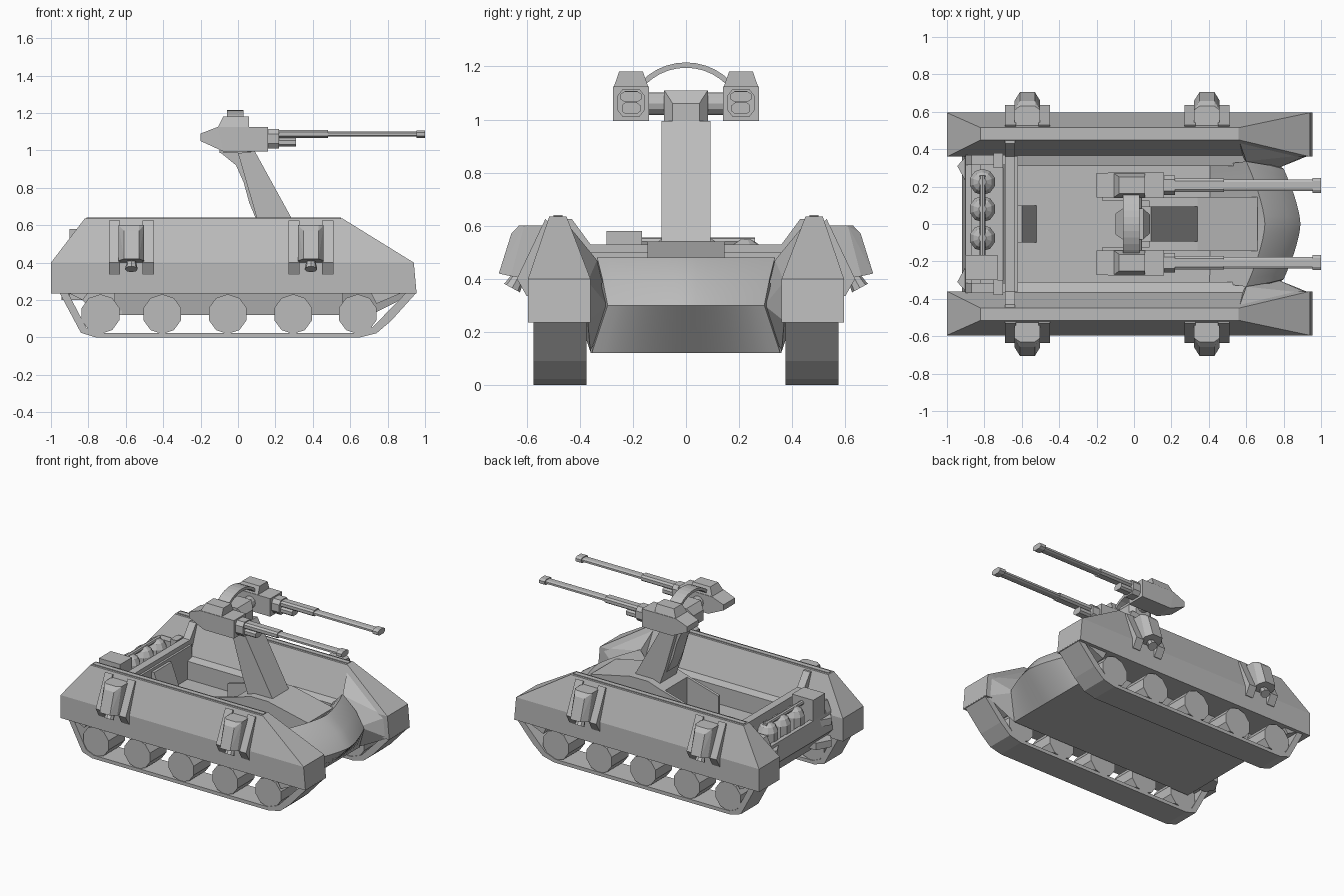
import bpy, bmesh, math
from mathutils import Vector, Matrix

cube = bpy.data.objects.get("Cube")
if cube:
    bpy.data.objects.remove(cube)

grey = bpy.data.materials.new("plain grey")
grey.use_nodes = True
grey.diffuse_color = (0.5, 0.5, 0.5, 1)
grey.node_tree.nodes["Principled BSDF"].inputs["Base Color"].default_value = (0.5, 0.5, 0.5, 1)


def finish(name, bm, mirror=False, smooth=False):
    bmesh.ops.recalc_face_normals(bm, faces=bm.faces)
    mesh = bpy.data.meshes.new(name)
    bm.to_mesh(mesh)
    bm.free()
    mesh.materials.append(grey)
    ob = bpy.data.objects.new(name, mesh)
    bpy.context.collection.objects.link(ob)
    if mirror:
        mod = ob.modifiers.new("mirror", "MIRROR")
        mod.use_axis = (False, True, False)
    if smooth:
        bpy.ops.object.select_all(action="DESELECT")
        ob.select_set(True)
        bpy.context.view_layer.objects.active = ob
        bpy.ops.object.shade_smooth_by_angle(angle=math.radians(40))
    return ob


def convex(name, points, mirror=False):
    bm = bmesh.new()
    for p in points:
        bm.verts.new(p)
    bmesh.ops.convex_hull(bm, input=bm.verts)
    bmesh.ops.dissolve_limit(bm, angle_limit=0.01, verts=bm.verts, edges=bm.edges)
    return finish(name, bm, mirror)


def box(name, x, y, z, mirror=False):
    return convex(name, [(a, b, c) for a in x for b in y for c in z], mirror)


def prism(name, profile, span, axis, mirror=False):
    """Extrude a profile: axis 'y' takes (x, z) points, axis 'x' takes (y, z) points."""
    bm = bmesh.new()
    place = (lambda p, s: (p[0], s, p[1])) if axis == "y" else (lambda p, s: (s, p[0], p[1]))
    face = bm.faces.new([bm.verts.new(place(p, span[0])) for p in profile])
    shift = Vector((0, 1, 0) if axis == "y" else (1, 0, 0)) * (span[1] - span[0])
    new = bmesh.ops.extrude_face_region(bm, geom=[face])["geom"]
    bmesh.ops.translate(bm, vec=shift, verts=[v for v in new if isinstance(v, bmesh.types.BMVert)])
    return finish(name, bm, mirror)


def rod(name, a, b, r1, r2=None, sides=10, mirror=False):
    a, b = Vector(a), Vector(b)
    bm = bmesh.new()
    turn = (b - a).to_track_quat("Z", "Y").to_matrix().to_4x4()
    bmesh.ops.create_cone(bm, cap_ends=True, segments=sides, radius1=r1,
                          radius2=r1 if r2 is None else r2, depth=(b - a).length,
                          matrix=Matrix.Translation((a + b) / 2) @ turn)
    return finish(name, bm, mirror)


# Side pods: box skirts tapering up to a narrow ridge
pod = [(x, y, 0.235) for x in (-1, 0.955) for y in (0.36, 0.595)]
pod += [(x, y, 0.4) for x in (-1, 0.94) for y in (0.36, 0.595)]
pod += [(x, y, 0.635) for x in (-0.82, 0.56) for y in (0.45, 0.515)]
convex("side_pod", pod, True)
box("ridge_rail", (-0.81, 0.55), (0.465, 0.5), (0.62, 0.64), True)
box("outer_ledge", (-0.8, 0.62), (0.5, 0.527), (0.585, 0.597), True)

# Track bands and their road wheels
outer = [(-0.955, 0.24), (-0.84, 0.025), (-0.76, 0), (0.65, 0), (0.74, 0.022), (0.82, 0.09),
         (0.955, 0.24)]
inner = [(0.9, 0.24), (0.72, 0.055), (0.64, 0.025), (-0.75, 0.025), (-0.81, 0.05), (-0.91, 0.24)]
prism("track_band", outer + inner, (0.375, 0.575), "y", True)
convex("track_guard_front", [(x, y, z) for y in (0.38, 0.57)
                             for x, z in ((0.71, 0.24), (0.74, 0.18), (0.88, 0.24))], True)
convex("track_guard_rear", [(x, y, z) for y in (0.38, 0.57)
                            for x, z in ((-0.8, 0.24), (-0.83, 0.2), (-0.91, 0.24))], True)
for x in (-0.735, -0.405, -0.055, 0.295, 0.64):
    rod("road_wheel", (x, 0.38, 0.125), (x, 0.57, 0.125), 0.106, mirror=True)

# Hull floor, walls and rear
box("hull_floor", (-0.64, 0.6), (-0.355, 0.355), (0.12, 0.27))
prism("hull_side_wall", [(0.355, 0.12), (0.31, 0.26), (0.31, 0.4), (0.365, 0.415), (0.38, 0.24)],
      (-0.66, 0.6), "x", True)
prism("rear_hull", [(-0.62, 0.12), (-0.62, 0.5), (-0.68, 0.5), (-0.7, 0.36), (-0.87, 0.36),
                    (-0.87, 0.43), (-0.9, 0.43), (-0.92, 0.3), (-0.76, 0.12)], (-0.36, 0.36), "y")
prism("bay_side_wall", [(-0.66, 0.5), (-0.87, 0.5), (-0.9, 0.43), (-0.9, 0.28), (-0.66, 0.28)],
      (0.315, 0.37), "y", True)
for low, high in ((0.2, 0.25), (0.36, 0.41)):
    convex("rear_prong", [(x, y, z) for z in (low, high)
                          for x, y in ((-0.82, 0.36), (-0.9, 0.36), (-0.945, 0.31), (-0.89, 0.21),
                                       (-0.82, 0.21))], True)
box("rear_hinge", (-0.75, -0.7), (0.3, 0.38), (0.48, 0.53), True)

# Rounded nose with a sloping inner deck: rows of points curving across the hull
rows = [(0.5, 0.0, 0.355, 0.12), (0.72, 0.0, 0.355, 0.12), (0.89, 0.09, 0.295, 0.3),
        (0.82, 0.1, 0.315, 0.4), (0.70, 0.1, 0.335, 0.48), (0.4, 0.0, 0.31, 0.265)]
bm = bmesh.new()
steps = [i / 8 - 1 for i in range(17)]
grid = [[bm.verts.new((x - bow * abs(t) ** 1.5, half * t, z)) for t in steps]
        for x, bow, half, z in rows]
for k, row in enumerate(grid):
    after = grid[(k + 1) % len(grid)]
    for i in range(16):
        bm.faces.new((row[i], row[i + 1], after[i + 1], after[i]))
for i in (0, -1):
    bm.faces.new([row[i] for row in grid])
finish("nose", bm, smooth=True)
convex("nose_cheek", [(0.56, 0.45, 0.61), (0.6, 0.335, 0.47), (0.76, 0.295, 0.3), (0.93, 0.37, 0.39),
                      (0.945, 0.37, 0.24), (0.72, 0.36, 0.125), (0.56, 0.36, 0.125),
                      (0.56, 0.42, 0.3)], True)

# Cross bar between the pods, with ends climbing their inner slopes
prism("cross_bar", [(-0.46, 0.625), (-0.43, 0.625), (-0.36, 0.53), (0.36, 0.53), (0.43, 0.625),
                    (0.46, 0.625), (0.39, 0.47), (-0.39, 0.47)], (-0.69, -0.635), "x")

# Rear bay canisters, their pipe and the storage box
for y in (0.225, 0.08, -0.075):
    rod("canister", (-0.81, y, 0.35), (-0.81, y, 0.49), 0.07, sides=10)
    rod("canister_shoulder", (-0.81, y, 0.49), (-0.81, y, 0.528), 0.07, 0.052, sides=10)
    rod("canister_cap", (-0.81, y, 0.528), (-0.81, y, 0.55), 0.052, 0.02, sides=10)
rod("canister_pipe", (-0.81, -0.18, 0.54), (-0.81, 0.26, 0.54), 0.016, sides=8)
box("storage_box", (-0.9, -0.73), (-0.3, -0.165), (0.36, 0.58))

# Bed fittings: seat back, and a wedge under the post with side plates running back from it
prism("seat_back", [(-0.63, 0.48), (-0.6, 0.48), (-0.52, 0.27), (-0.63, 0.27)], (-0.1, 0.1), "y")
prism("wedge", [(0.08, 0.26), (0.08, 0.5), (0.2, 0.54), (0.34, 0.54), (0.66, 0.47), (0.62, 0.26)],
      (-0.145, 0.145), "y")
prism("wedge_side_plate", [(-0.17, 0.26), (-0.17, 0.43), (0.1, 0.507), (0.1, 0.26)],
      (0.125, 0.145), "y", True)

# Leaning turret post with a narrower rear strut, and the head
prism("turret_post", [(0.09, 0.995), (0.34, 0.54), (0.34, 0.5), (0.15, 0.5), (0.1, 0.64),
                      (0.0, 0.985)], (-0.093, 0.093), "y")
prism("post_strut", [(0.02, 0.985), (0.13, 0.6), (0.11, 0.6), (0.06, 0.72), (0.03, 0.83),
                     (-0.01, 0.92), (-0.09, 0.985)], (-0.06, 0.06), "y")
convex("turret_head", [(x, s * w, z) for s in (-1, 1) for x, w, z in (
    (-0.1, 0.055, 0.985), (-0.1, 0.055, 1.06), (-0.06, 0.082, 0.985), (-0.06, 0.082, 1.11),
    (0.05, 0.082, 0.985), (0.05, 0.082, 1.11), (0.085, 0.05, 0.985), (0.085, 0.05, 1.06))])
rod("gun_trunnion", (0, 0.07, 1.06), (0, 0.15, 1.06), 0.042, sides=12, mirror=True)

# Arch joining both guns
arc = []
for radius, order in ((0.235, 1), (0.215, -1)):
    angles = [math.radians(45 + 9 * i) for i in range(11)][::order]
    arc += [(radius * math.cos(a), 0.98 + radius * math.sin(a)) for a in angles]
prism("gun_arch", arc, (-0.06, 0.03), "x")

# Twin guns
G = 0.207
convex("gun_body", [(x, G + s * w, z) for s in (-1, 1) for x, w, z in (
    (-0.2, 0.065, 1.05), (-0.2, 0.065, 1.09), (-0.11, 0.068, 1.125), (0.16, 0.068, 1.125),
    (0.16, 0.068, 0.995), (-0.08, 0.068, 0.995))], True)
convex("gun_hump", [(x, G + s * w, z) for s in (-1, 1) for x, w, z in (
    (-0.11, 0.066, 1.12), (0.06, 0.066, 1.12), (0.06, 0.045, 1.18), (-0.08, 0.045, 1.18))], True)


def gun_part(name, x, w, z):
    """Chamfered bar along x, centred on the gun."""
    mid, h = (z[0] + z[1]) / 2, (z[1] - z[0]) / 2
    sides = [(a * w, b * h) for a, b in ((1, .5), (.6, 1), (-.6, 1), (-1, .5),
                                         (-1, -.5), (-.6, -1), (.6, -1), (1, -.5))]
    prism(name, [(G + a, mid + b) for a, b in sides], x, "x", True)


gun_part("gun_collar", (0.15, 0.22), 0.052, (1.01, 1.115))
gun_part("gun_underblock", (0.2, 0.31), 0.035, (1.02, 1.065))
gun_part("barrel_sleeve", (0.2, 0.48), 0.036, (1.065, 1.108))
gun_part("barrel", (0.47, 0.98), 0.03, (1.073, 1.1))
gun_part("muzzle", (0.955, 1.0), 0.04, (1.066, 1.106))

# Clamped canisters on the pod flanks
for x in (-0.57, 0.39):
    for s in (-1, 1):
        c = x + s * 0.09
        prism("flank_strap", [(0.5, 0.6), (0.53, 0.625), (0.637, 0.4), (0.6, 0.335), (0.58, 0.335),
                              (0.58, 0.4)], (c - 0.03, c + 0.03), "x", True)
    convex("flank_pack", [(x + s * w, y, z) for s in (-1, 1) for w, y, z in (
        (0.068, 0.52, 0.6), (0.068, 0.61, 0.6), (0.04, 0.63, 0.6), (0.04, 0.658, 0.57),
        (0.04, 0.705, 0.42), (0.068, 0.66, 0.41), (0.068, 0.59, 0.4))], True)
    rod("flank_nozzle", (x, 0.625, 0.42), (x, 0.655, 0.365), 0.022, 0.034, 8, True)
